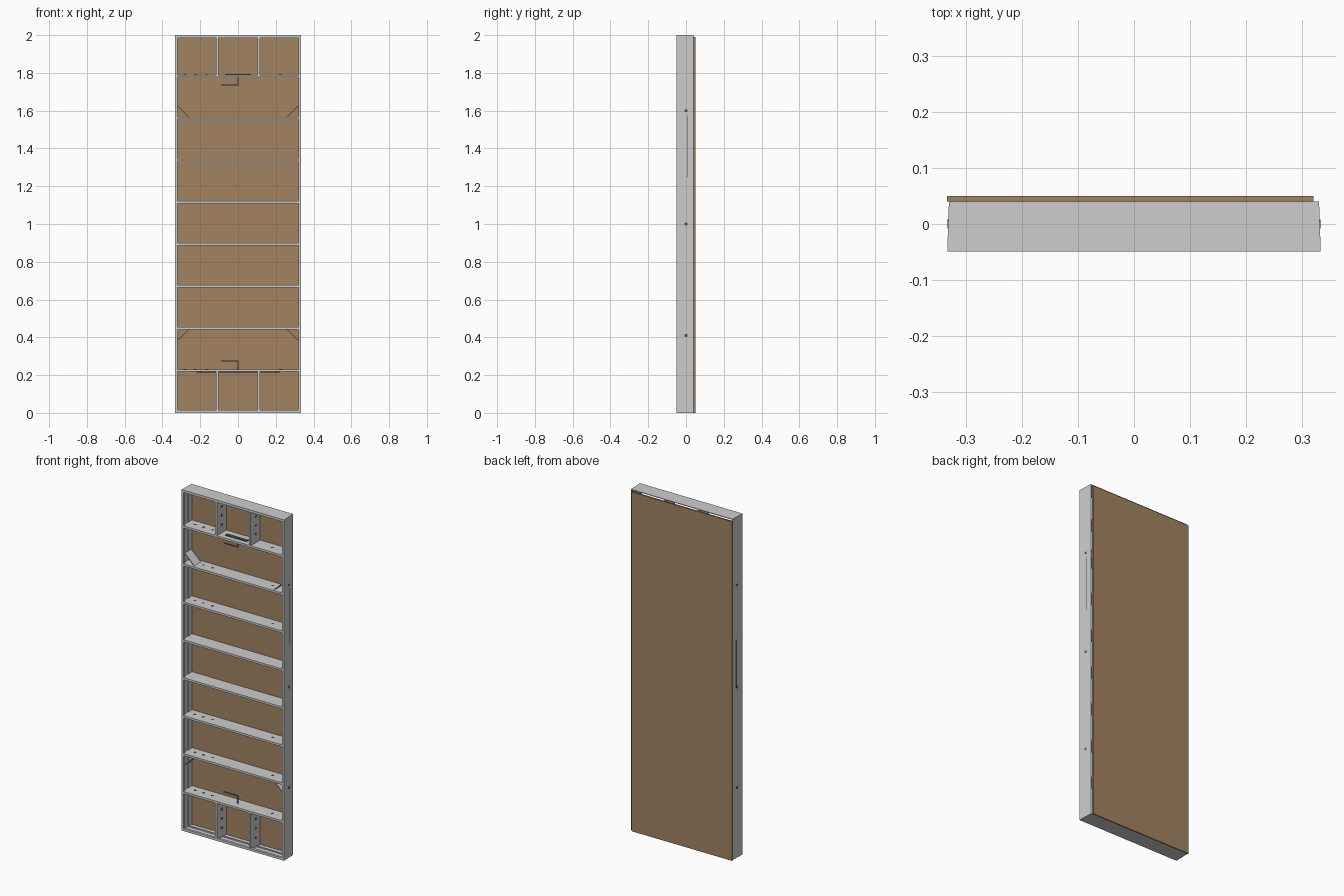
import bpy
import bmesh
from math import cos, sin, tau

cube = bpy.data.objects.get("Cube")
if cube:
    bpy.data.objects.remove(cube, do_unlink=True)


def material(name, rgb):
    m = bpy.data.materials.new(name)
    m.use_nodes = True
    m.diffuse_color = (*rgb, 1)
    m.node_tree.nodes["Principled BSDF"].inputs["Base Color"].default_value = (*rgb, 1)
    return m


STEEL = material("light grey metal", (0.61, 0.61, 0.62))
WOOD = material("plywood brown", (0.36, 0.23, 0.12))
DARK = material("dark grey opening", (0.08, 0.08, 0.085))
ROD = material("blue grey steel", (0.22, 0.25, 0.29))

W, H = 0.333, 2.0          # half width, height
FRONT, BACK = -0.049, 0.04
T = 0.004                  # sheet thickness
LIP = 0.014                # width of the front lip


def prism(bm, points, axis, a, b):
    """Extrude a flat outline along an axis from a to b."""
    place = {"x": lambda u, v, w: (w, v, u),
             "y": lambda u, v, w: (u, w, v),
             "z": lambda u, v, w: (u, v, w)}[axis]
    low = [bm.verts.new(place(u, v, a)) for u, v in points]
    high = [bm.verts.new(place(u, v, b)) for u, v in points]
    bm.faces.new(low)
    bm.faces.new(high[::-1])
    n = len(points)
    for i in range(n):
        j = (i + 1) % n
        bm.faces.new((low[i], high[i], high[j], low[j]))


def box(bm, x0, x1, y0, y1, z0, z1):
    prism(bm, [(x0, y0), (x1, y0), (x1, y1), (x0, y1)], "z", z0, z1)


def disc(bm, u, v, r, axis, a, b):
    prism(bm, [(u + r * cos(i * tau / 12), v + r * sin(i * tau / 12))
               for i in range(12)], axis, a, b)


def finish(bm, name, mat):
    bmesh.ops.recalc_face_normals(bm, faces=bm.faces)
    mesh = bpy.data.meshes.new(name)
    bm.to_mesh(mesh)
    bm.free()
    mesh.materials.append(mat)
    ob = bpy.data.objects.new(name, mesh)
    bpy.context.collection.objects.link(ob)
    return ob


def edge_profile(outer, s, taper):
    """Thin wall with a front lip, a short return and a middle rib."""
    i = outer - s * T
    lip = outer - s * LIP
    rib = outer - s * 0.009
    return [(outer, FRONT), (outer - s * taper, BACK), (i - s * taper, BACK),
            (i, 0.012), (rib, 0.012), (rib, 0.004), (i, 0.004),
            (i, FRONT + T), (lip + s * 0.003, FRONT + T),
            (lip + s * 0.003, FRONT + 0.014), (lip, FRONT + 0.014), (lip, FRONT)]


def channel(web, lip):
    """C section: web at one edge, flanges turned at front and back."""
    t = T if web > lip else -T
    f, b = FRONT + 0.001, BACK
    return [(web, f), (web, b), (lip, b), (lip, b - T),
            (web - t, b - T), (web - t, f + T), (lip, f + T), (lip, f)]


# Outer frame
for name, s in (("left", 1), ("right", -1)):
    bm = bmesh.new()
    prism(bm, edge_profile(s * W, s, 0.003), "z", 0, H)
    finish(bm, name + "_side_rail", STEEL)
for name, outer, s in (("top", H, 1), ("bottom", 0, -1)):
    bm = bmesh.new()
    prism(bm, edge_profile(outer, s, 0), "x", -W + 0.003, W - 0.003)
    finish(bm, name + "_rail", STEEL)

# Plywood sheet on the back
bm = bmesh.new()
box(bm, -W, 0.32, BACK, 0.05, 0, 1.99)
finish(bm, "back_panel", WOOD)

# Cross rails, the middle two without holes
holes = bmesh.new()
for k in range(8):
    z = 0.225 + k * 0.2227
    bm = bmesh.new()
    prism(bm, channel(z + 0.006, z - 0.006), "x", -W + T, W - T)
    finish(bm, f"cross_rail_{k + 1}", STEEL)
    if k not in (3, 4):
        for x in (-0.28, -0.225, -0.165, 0.225):
            disc(holes, x, 0, 0.008, "z", z + 0.0055, z + 0.0065)

# Short uprights in the end bays
for name, z0, z1 in (("lower", T, 0.222), ("upper", 1.787, H - T)):
    for side, x in (("left", 0.11), ("right", -0.11)):
        bm = bmesh.new()
        prism(bm, channel(x + 0.006, x - 0.006), "z", z0, z1)
        finish(bm, f"{name}_{side}_upright", STEEL)
        for f in (0.25, 0.5, 0.75):
            disc(holes, z0 + f * (z1 - z0), 0, 0.008, "x", x + 0.0055, x + 0.0065)

# Side holes and long slots
for s in (-1, 1):
    a, b = sorted((s * (W - 0.004), s * (W - 0.0008)))
    for z in (0.41, 1.0, 1.6):
        disc(holes, z, 0, 0.008, "x", a, b)
    z0, z1 = (1.25, 1.575) if s > 0 else (1.0, 1.28)
    box(holes, a, b, 0.004, 0.008, z0, z1)
finish(holes, "hole_plates", DARK)

# Diagonal corner gussets
for s in (-1, 1):
    for name, corner, d in (("upper", 1.565, 1), ("lower", 0.443, -1)):
        bm = bmesh.new()
        prism(bm, [(s * 0.32, corner + d * 0.062), (s * 0.255, corner - d * 0.001),
                   (s * 0.259, corner - d * 0.003), (s * 0.32, corner + d * 0.057)],
              "y", -0.035, 0.025)
        finish(bm, f"{name}_{'left' if s > 0 else 'right'}_gusset", STEEL)

# Bent latch rods next to the end bays
for name, z, d in (("upper", 1.779, -1), ("lower", 0.231, 1)):
    bm = bmesh.new()
    end = z + d * 0.044
    lo, hi = sorted((z, end))
    box(bm, -0.003, 0.003, -0.006, 0.0, lo, hi)
    box(bm, -0.09, 0.003, -0.006, 0.0, end - 0.003, end + 0.003)
    finish(bm, name + "_latch_rod", ROD)

# Dark slide strips along the end-bay rails
for name, half, z in (("upper", 0.07, 1.792), ("lower", 0.22, 0.217)):
    bm = bmesh.new()
    box(bm, -half, half, -0.02, 0.0, z - 0.002, z + 0.002)
    finish(bm, name + "_slide_strip", DARK)
